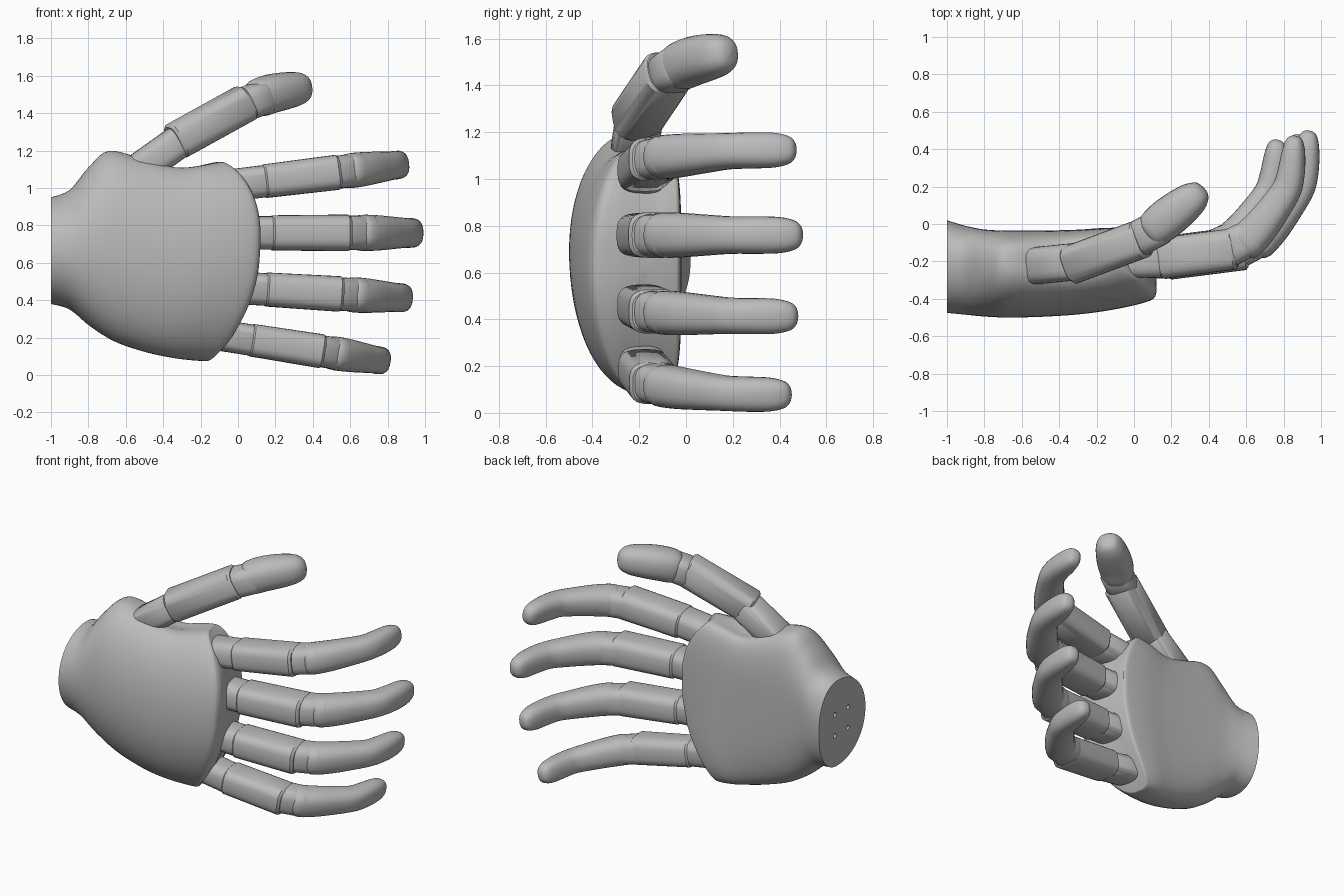
import bpy, bmesh, math
from mathutils import Vector, Matrix

cube = bpy.data.objects.get("Cube")
if cube:
    bpy.data.objects.remove(cube, do_unlink=True)

grey = bpy.data.materials.new("matte_grey")
grey.use_nodes = True
tone = (0.5, 0.5, 0.5, 1)
grey.diffuse_color = tone
grey.node_tree.nodes["Principled BSDF"].inputs["Base Color"].default_value = tone


def resample(rows, steps):
    """Catmull-Rom interpolation through rows of numbers."""
    rows = [Vector(r) for r in rows]
    out = []
    for i in range(len(rows) - 1):
        a, b, c, d = (rows[min(max(i + k, 0), len(rows) - 1)] for k in (-1, 0, 1, 2))
        for j in range(steps):
            t = j / steps
            out.append(b + (c - a) * (t / 2) + (a * 2 - b * 5 + c * 4 - d) * (t * t / 2)
                       + (b * 3 - a - c * 3 + d) * (t ** 3 / 2))
    return out + [rows[-1]]


def power(value, n):
    return math.copysign(abs(value) ** (2 / n), value)


def skin(name, rings, angle=40):
    """Join rings of points into a closed smooth shell."""
    bm = bmesh.new()
    loops = [[bm.verts.new(p) for p in ring] for ring in rings]
    n = len(loops[0])
    for a, b in zip(loops, loops[1:]):
        for i in range(n):
            j = (i + 1) % n
            bm.faces.new((a[i], a[j], b[j], b[i]))
    bm.faces.new(loops[0])
    bm.faces.new(loops[-1])
    bmesh.ops.recalc_face_normals(bm, faces=bm.faces)
    mesh = bpy.data.meshes.new(name)
    bm.to_mesh(mesh)
    bm.free()
    mesh.materials.append(grey)
    obj = bpy.data.objects.new(name, mesh)
    bpy.context.collection.objects.link(obj)
    bpy.ops.object.select_all(action="DESELECT")
    obj.select_set(True)
    bpy.context.view_layer.objects.active = obj
    bpy.ops.object.shade_smooth_by_angle(angle=math.radians(angle))
    return obj


def tube(name, rows, square=2.6, steps=1, matrix=Matrix()):
    """Loft rounded sections along rows of x, y, z, half width, half thickness."""
    rows = resample(rows, steps)
    centres = [Vector(r[:3]) for r in rows]
    rings = []
    for i, row in enumerate(rows):
        along = (centres[min(i + 1, len(rows) - 1)] - centres[max(i - 1, 0)]).normalized()
        across = Vector((0, 0, 1))
        across = (across - along * across.dot(along)).normalized()
        thick = along.cross(across)
        ring = []
        for k in range(28):
            t = math.tau * k / 28
            ring.append(matrix @ (centres[i] + across * row[3] * power(math.cos(t), square)
                                  + thick * row[4] * power(math.sin(t), square)))
        rings.append(ring)
    return skin(name, rings)


def block(name, start, end, w0, t0, w1, t1, square=3, matrix=Matrix()):
    """Straight segment with chamfered ends."""
    a, b = Vector(start), Vector(end)
    step = (b - a).normalized() * 0.015
    rows = [(*a, w0 * 0.88, t0 * 0.88), (*(a + step), w0, t0),
            (*(b - step), w1, t1), (*b, w1 * 0.88, t1 * 0.88)]
    return tube(name, rows, square, 1, matrix)


# Palm: top x, z / bottom x, z / end bulge / back of hand y / palm side y / palm squareness
stations = resample([
    (-1.00, 0.95, -1.00, 0.38, 0.00, -0.475, 0.02, 2.2),
    (-0.90, 0.99, -0.90, 0.35, 0.00, -0.485, -0.01, 2.3),
    (-0.80, 1.11, -0.79, 0.26, 0.00, -0.495, -0.03, 2.6),
    (-0.69, 1.20, -0.66, 0.18, 0.01, -0.50, -0.035, 3.0),
    (-0.50, 1.17, -0.50, 0.125, 0.03, -0.495, -0.035, 3.4),
    (-0.33, 1.14, -0.36, 0.095, 0.08, -0.48, -0.03, 3.8),
    (-0.18, 1.15, -0.24, 0.08, 0.14, -0.45, -0.02, 4.2),
    (-0.07, 1.155, -0.14, 0.075, 0.19, -0.41, -0.025, 4.5),
    (-0.05, 1.145, -0.12, 0.085, 0.20, -0.37, -0.035, 4.5)], 5)


def palm_ring(row, r=1.0):
    xt, zt, xb, zb, bulge, front, back, square = row
    mid_y = front + (back - front) * 0.6
    ring = []
    for k in range(72):
        t = math.tau * k / 72
        c, s = math.cos(t), math.sin(t)
        n = square if c > 0 else 2.05
        v = power(s, n) * r
        y = mid_y + power(c, n) * r * ((back - mid_y) if c > 0 else (mid_y - front))
        x = xb + (xt - xb) * (v + 1) / 2 + bulge * (1 - abs(v) ** (3 if v > 0 else 2))
        x -= max(0, y + 0.3) * 1.2 * bulge
        z = (zt + zb) / 2 + (zt - zb) / 2 * v
        # shallow seat around the thumb root
        z -= 0.05 * max(v, 0) * math.exp(-((x + 0.33) / 0.22) ** 2 - ((y + 0.17) / 0.1) ** 2)
        ring.append(Vector((x, y, z)))
    return ring


palm_rings = [palm_ring(r) for r in stations]
palm_rings += [palm_ring(stations[-1], r) for r in (0.95, 0.7, 0.4, 0.05)]
palm = skin("palm", palm_rings)

# Mounting holes in the wrist face
holes = bmesh.new()
for y in (-0.29, -0.15):
    for z in (0.59, 0.73):
        place = Matrix.Translation((-1, y, z)) @ Matrix.Rotation(math.pi / 2, 4, "Y")
        bmesh.ops.create_cone(holes, cap_ends=True, segments=16, radius1=0.015,
                              radius2=0.015, depth=0.06, matrix=place)
hole_mesh = bpy.data.meshes.new("hole_cutter")
holes.to_mesh(hole_mesh)
holes.free()
cutter = bpy.data.objects.new("hole_cutter", hole_mesh)
cutter.hide_render = True
bpy.context.collection.objects.link(cutter)
cut = palm.modifiers.new("holes", "BOOLEAN")
cut.object = cutter
cut.solver = "EXACT"
bpy.ops.object.modifier_apply(modifier=cut.name)
bpy.data.objects.remove(cutter, do_unlink=True)

# Fingers: name, root x shift, root z, tilt in degrees, scale
for name, dx, z, tilt, scale in (("index", -0.03, 1.015, 7, 0.96),
                                 ("middle", 0, 0.76, 0, 1),
                                 ("ring", -0.025, 0.468, -3.5, 0.97),
                                 ("little", -0.095, 0.213, -9, 0.93)):
    m = (Matrix.Translation((dx, -0.19 * (1 - scale), z))
         @ Matrix.Rotation(math.radians(-tilt), 4, "Y") @ Matrix.Scale(scale, 4))
    block(name + "_knuckle", (-0.1, -0.19, 0), (0.22, -0.185, 0),
          0.09, 0.108, 0.09, 0.105, matrix=m)
    block(name + "_lower_segment", (0.17, -0.185, 0), (0.6, -0.13, 0),
          0.094, 0.115, 0.098, 0.115, 3.2, m)
    block(name + "_joint", (0.54, -0.14, 0), (0.72, -0.05, 0),
          0.092, 0.105, 0.092, 0.1, matrix=m)
    tube(name + "_fingertip", [
        (0.635, -0.11, 0, 0.08, 0.085), (0.66, -0.09, 0, 0.096, 0.105),
        (0.735, -0.015, 0, 0.095, 0.1), (0.82, 0.095, 0, 0.087, 0.09),
        (0.888, 0.2, 0, 0.08, 0.082), (0.914, 0.3, 0, 0.08, 0.075),
        (0.926, 0.4, 0, 0.077, 0.065), (0.931, 0.465, 0, 0.062, 0.05),
        (0.933, 0.492, 0, 0.037, 0.03), (0.934, 0.5, 0, 0.005, 0.005)], 2.5, 4, m)

# Thumb
block("thumb_root", (-0.54, -0.225, 1.09), (-0.3, -0.2, 1.26), 0.09, 0.1, 0.09, 0.1)
block("thumb_lower_segment", (-0.34, -0.22, 1.245), (0.05, -0.075, 1.46),
      0.1, 0.105, 0.1, 0.105, 3)
block("thumb_joint", (0, -0.09, 1.435), (0.15, -0.01, 1.49), 0.09, 0.097, 0.09, 0.097)
tube("thumb_tip", [
    (0.085, -0.045, 1.47, 0.08, 0.08), (0.11, -0.025, 1.48, 0.1, 0.1),
    (0.17, 0.025, 1.502, 0.103, 0.108), (0.24, 0.08, 1.518, 0.1, 0.104),
    (0.31, 0.135, 1.53, 0.09, 0.09), (0.35, 0.168, 1.535, 0.072, 0.068),
    (0.37, 0.184, 1.538, 0.045, 0.042), (0.377, 0.19, 1.539, 0.005, 0.005)], 2.4, 4)
